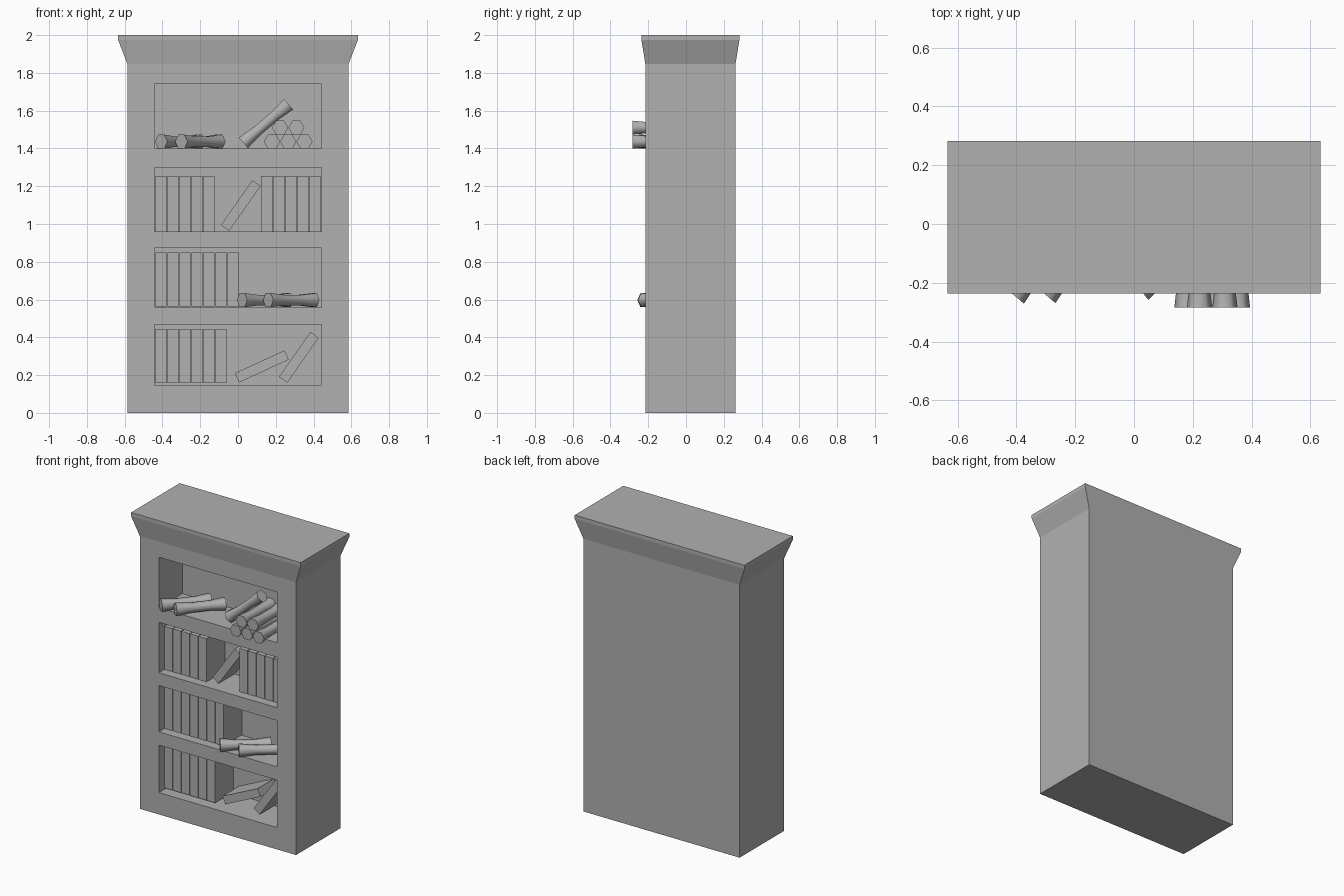
import bpy, bmesh
from math import radians, cos, sin, pi
from mathutils import Matrix, Vector

if "Cube" in bpy.data.objects:
    bpy.data.objects.remove(bpy.data.objects["Cube"])

FRONT, BACK = -0.215, 0.262     # case faces
INNER = 0.035                   # rear wall of the shelf openings
SHELVES = [(0.148, 0.469), (0.559, 0.872), (0.959, 1.3), (1.399, 1.741)]

# Mid grey shared by every part
grey = bpy.data.materials.new("mid_grey")
grey.diffuse_color = (0.44, 0.44, 0.44, 1)
grey.use_nodes = True
grey.node_tree.nodes["Principled BSDF"].inputs["Base Color"].default_value = grey.diffuse_color


def finish(name, bm):
    bmesh.ops.recalc_face_normals(bm, faces=bm.faces)
    mesh = bpy.data.meshes.new(name)
    bm.to_mesh(mesh)
    bm.free()
    mesh.materials.append(grey)
    obj = bpy.data.objects.new(name, mesh)
    bpy.context.collection.objects.link(obj)
    return obj


def loft(bm, rings):
    """Skin closed rings of points and cap both ends."""
    loops = [[bm.verts.new(p) for p in ring] for ring in rings]
    n = len(loops[0])
    for a, b in zip(loops, loops[1:]):
        for i in range(n):
            j = (i + 1) % n
            bm.faces.new((a[i], a[j], b[j], b[i]))
    bm.faces.new(loops[0])
    bm.faces.new(loops[-1])


def rect(x, y0, y1, z):
    return [(-x, y0, z), (x, y0, z), (x, y1, z), (-x, y1, z)]


def box(name, center, size, tilt=0):
    """Box turned by tilt degrees in the front plane."""
    bm = bmesh.new()
    m = (Matrix.Translation(center) @ Matrix.Rotation(radians(-tilt), 4, 'Y')
         @ Matrix.Diagonal((*size, 1)))
    bmesh.ops.create_cube(bm, size=1, matrix=m)
    return finish(name, bm)


# Case with its flared crown
bm = bmesh.new()
loft(bm, [rect(0.585, FRONT, BACK, 0), rect(0.585, FRONT, BACK, 1.846),
          rect(0.635, -0.236, 0.283, 1.975), rect(0.635, -0.236, 0.283, 2.0)])
case = finish("bookcase", bm)

# Shelf openings cut into the front
for z0, z1 in SHELVES:
    y0 = FRONT - 0.1
    cutter = box("opening_cutter", (0, (y0 + INNER) / 2, (z0 + z1) / 2),
                 (0.883, INNER - y0, z1 - z0))
    cutter.hide_render = True
    mod = case.modifiers.new("opening", 'BOOLEAN')
    mod.operation = 'DIFFERENCE'
    mod.solver = 'EXACT'
    mod.object = cutter
    bpy.context.view_layer.objects.active = case
    bpy.ops.object.modifier_apply(modifier=mod.name)
    bpy.data.objects.remove(cutter)

# Upright books: start x, count, bottom, top
for x, count, z0, z1 in [(-0.438, 6, 0.159, 0.445), (-0.438, 7, 0.562, 0.848),
                         (-0.438, 5, 0.961, 1.253), (0.122, 5, 0.961, 1.253)]:
    for i in range(count):
        box("upright_book", (x + 0.03 + i * 0.0637, -0.062, (z0 + z1) / 2),
            (0.059, 0.194, z1 - z0))

# Leaning books: x, z, tilt
for x, z, tilt in [(0.126, 0.246, 24.7), (0.322, 0.294, 55), (0.015, 1.098, 54.9)]:
    box("leaning_book", (x, -0.055, z), (0.29, 0.175, 0.054), tilt)


# Scrolls: six-sided rolls with a pinched waist
def scroll(center, direction):
    d = Vector(direction).normalized()
    if abs(d.z) > 0.1:
        u = Vector((0, 1, 0))
    else:
        u = d.cross(Vector((0, 0, 1))).normalized()   # corners point sideways
    v = d.cross(u)
    c = Vector(center)
    bm = bmesh.new()
    loft(bm, [[c + d * t + r * (u * cos(k * pi / 3) + v * sin(k * pi / 3))
               for k in range(6)]
              for t, r in [(-0.157, 0.0428), (-0.06, 0.032),
                           (0.06, 0.032), (0.157, 0.0428)]])
    obj = finish("scroll", bm)
    bpy.ops.object.select_all(action='DESELECT')
    obj.select_set(True)
    bpy.context.view_layer.objects.active = obj
    bpy.ops.object.shade_smooth_by_angle(angle=radians(65))


def turned(deg):
    return (cos(radians(deg)), sin(radians(deg)), 0)


# Stacked pile, two rows
for x, z in [(0.18, 1.436), (0.266, 1.436), (0.352, 1.436), (0.223, 1.51), (0.309, 1.51)]:
    scroll((x, -0.127, z), (0, 1, 0))
# Scroll leaning on the pile
scroll((0.148, -0.125, 1.532), (cos(radians(40.5)), 0, sin(radians(40.5))))
# Scrolls lying at an angle on the shelves
for x, y, z, deg in [(-0.306, -0.123, 1.436, 50), (-0.199, -0.121, 1.436, 50),
                     (0.144, -0.126, 0.597, 39), (0.282, -0.122, 0.597, 39)]:
    scroll((x, y, z), turned(deg))
